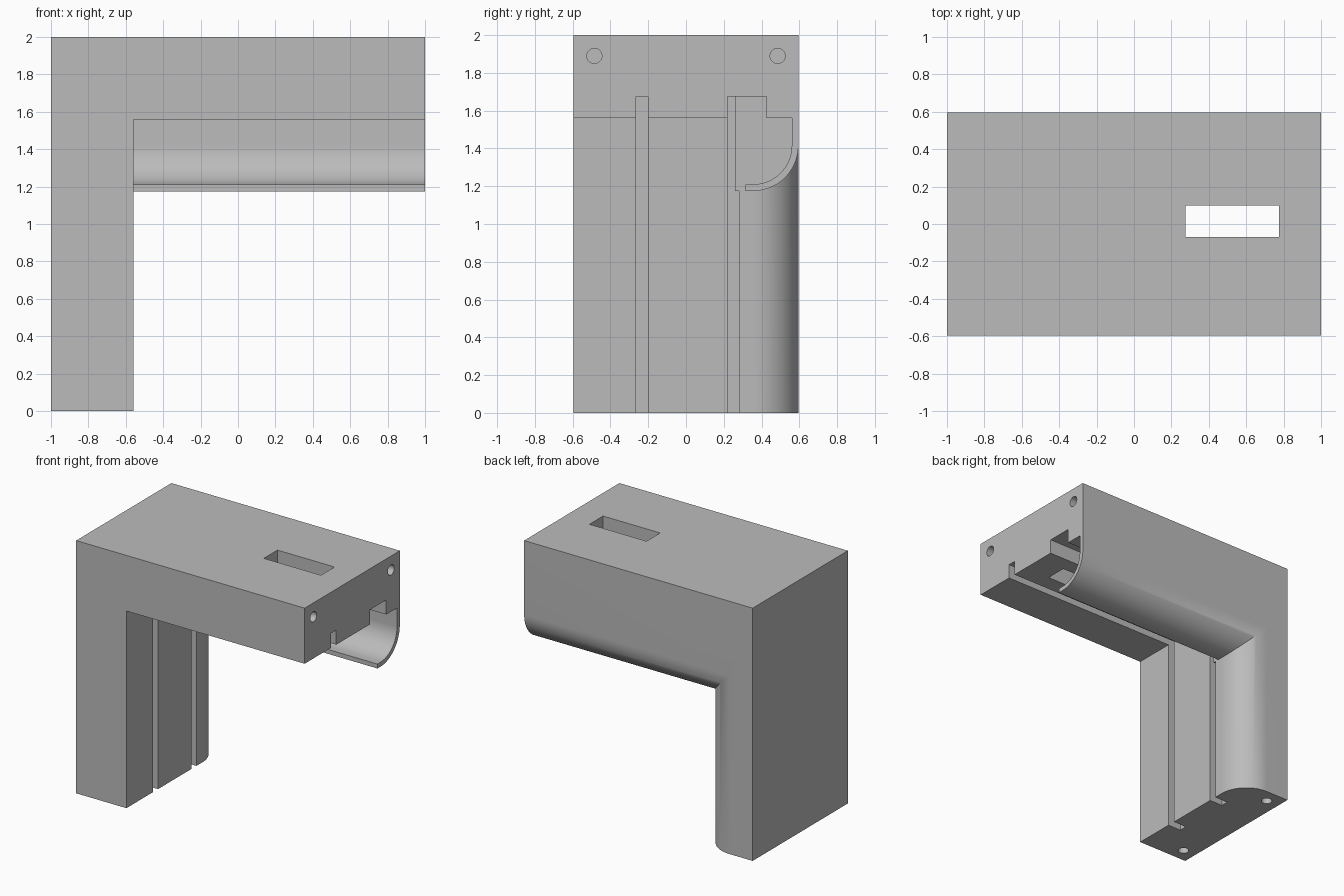
import bpy
import bmesh
from math import sin, cos, pi

cube = bpy.data.objects.get("Cube")
if cube:
    bpy.data.objects.remove(cube, do_unlink=True)

grey = bpy.data.materials.new("plain grey")
grey.use_nodes = True
colour = (0.5, 0.5, 0.5, 1)
grey.diffuse_color = colour
grey.node_tree.nodes["Principled BSDF"].inputs["Base Color"].default_value = colour

HALF = 0.595      # half of the depth
INNER = -0.56     # inner face of the leg
UNDER = 1.56      # underside of the arm
GROOVE = 0.115    # groove depth
R = 0.24          # rounded outer edge
WALL = 0.035      # lip thickness


def prism(name, outline, start, end, axis):
    """Extrude an outline: (y, z) points along x, or (x, y) points along z."""
    bm = bmesh.new()
    place = (lambda p, t: (t, *p)) if axis == "x" else (lambda p, t: (*p, t))
    face = bm.faces.new([bm.verts.new(place(p, start)) for p in outline])
    grown = bmesh.ops.extrude_face_region(bm, geom=[face])["geom"]
    step = place((0, 0), end - start)
    bmesh.ops.translate(bm, vec=step,
                        verts=[v for v in grown if isinstance(v, bmesh.types.BMVert)])
    bmesh.ops.recalc_face_normals(bm, faces=bm.faces)
    mesh = bpy.data.meshes.new(name)
    bm.to_mesh(mesh)
    bm.free()
    mesh.materials.append(grey)
    obj = bpy.data.objects.new(name, mesh)
    bpy.context.collection.objects.link(obj)
    return obj


def rect(a0, a1, b0, b1):
    return [(a0, b0), (a1, b0), (a1, b1), (a0, b1)]


def arc(ca, cb, r, a0, a1, n=20):
    return [(ca + r * cos(a0 + (a1 - a0) * i / n), cb + r * sin(a0 + (a1 - a0) * i / n))
            for i in range(n + 1)]


def apply_boolean(target, tool, operation):
    mod = target.modifiers.new("join", "BOOLEAN")
    mod.object, mod.operation, mod.solver = tool, operation, "EXACT"
    bpy.context.view_layer.objects.active = target
    bpy.ops.object.modifier_apply(modifier=mod.name)
    bpy.data.objects.remove(tool, do_unlink=True)


# Arm with a rounded lower back edge, and leg with a rounded inner back edge
cy, cz = HALF - R, 1.175 + R
body = prism("angled_bracket",
             [(-HALF, 2), (-HALF, UNDER), (0.3, UNDER), (0.3, cz - R)]
             + arc(cy, cz, R, -pi / 2, 0) + [(HALF, 2)], -1, 1, "x")
leg = prism("leg", [(-1, HALF), (-1, -HALF), (INNER, -HALF)]
            + arc(INNER - R, cy, R, 0, pi / 2), 0, 2, "z")
apply_boolean(body, leg, "UNION")

# Hollow behind the curved lip, with the wide groove above it
top = UNDER + GROOVE
cutters = [prism("lip_hollow",
                 [(0.315, 1.1), (0.22, 1.1), (0.22, top), (0.425, top), (0.425, UNDER),
                  (HALF - WALL, UNDER)]
                 + arc(cy, cz, R - WALL, 0, -pi / 2) + [(0.315, cz - R + WALL)],
                 INNER, 1.1, "x")]

# Narrow grooves along the arm and down the leg
deep = INNER - GROOVE
cutters += [
    prism("arm_groove", rect(-0.265, -0.2, 1.4, top), deep, 1.1, "x"),
    prism("leg_groove", rect(deep, -0.5, -0.265, -0.2), -0.1, top, "z"),
    prism("back_leg_groove", rect(deep, -0.5, 0.22, 0.28), -0.1, cz - R, "z"),
    prism("upper_leg_groove", rect(deep, -0.5, 0.22, 0.26), 1, top, "z"),
    # Slot through the top
    prism("top_slot", rect(0.275, 0.775, -0.07, 0.1), 1.3, 2.1, "z"),
]

# Screw holes in both ends
for side in (-1, 1):
    y = side * 0.485
    cutters.append(prism("end_hole", arc(y, 1.89, 0.04, 0, 2 * pi, 32)[:-1], 0.8, 1.1, "x"))
    cutters.append(prism("foot_hole", arc(-0.89, y, 0.04, 0, 2 * pi, 32)[:-1], -0.1, 0.2, "z"))

for cutter in cutters:
    apply_boolean(body, cutter, "DIFFERENCE")

bpy.ops.object.select_all(action="DESELECT")
body.select_set(True)
bpy.context.view_layer.objects.active = body
bpy.ops.object.shade_smooth_by_angle(angle=pi / 6)
